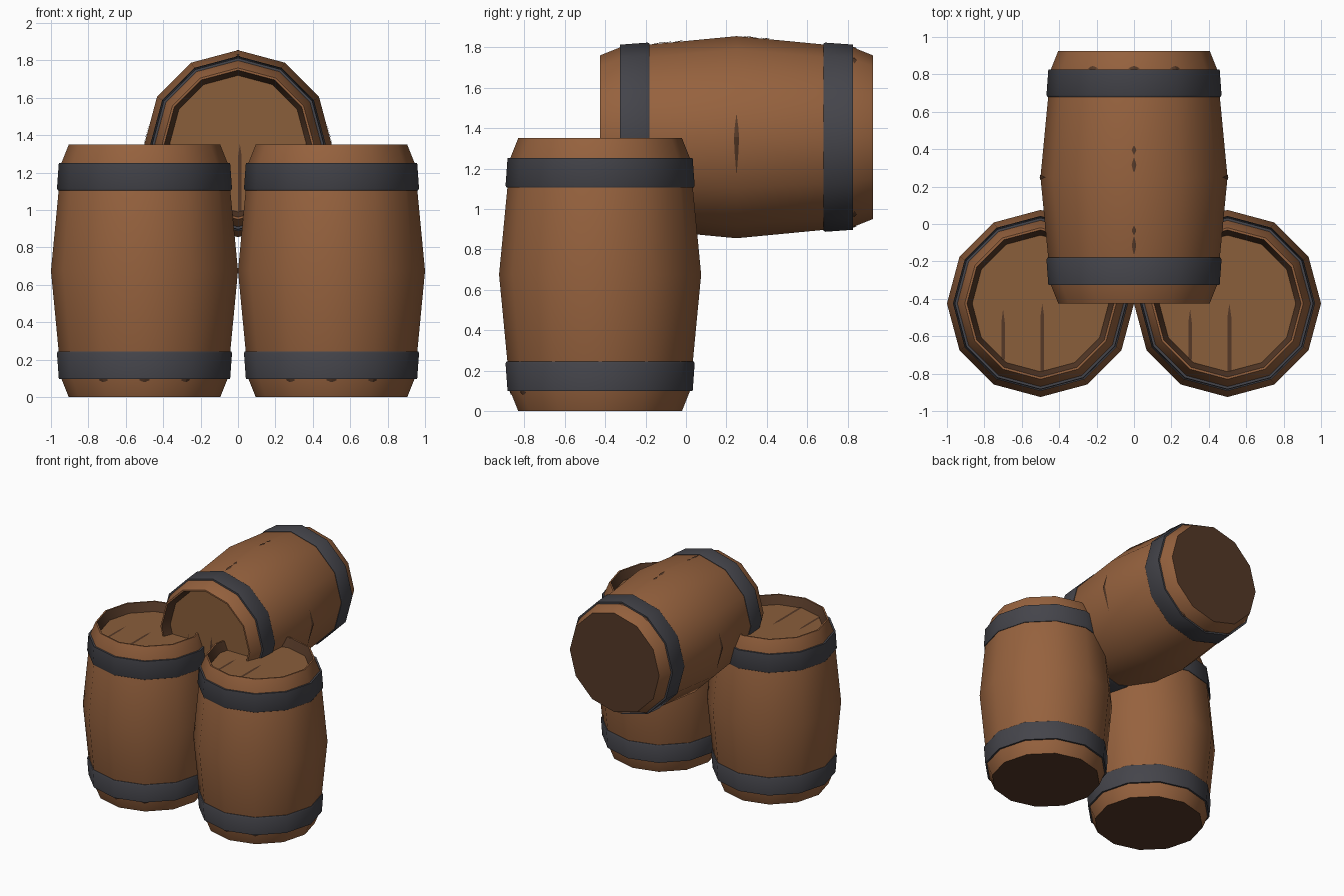
import bpy, bmesh, math

if "Cube" in bpy.data.objects:
    bpy.data.objects.remove(bpy.data.objects["Cube"])

SIDES = 12
HEIGHT = 1.35


def material(name, rgb):
    m = bpy.data.materials.new(name)
    m.diffuse_color = (*rgb, 1)
    m.use_nodes = True
    m.node_tree.nodes["Principled BSDF"].inputs["Base Color"].default_value = m.diffuse_color
    return m


WOOD = material("warm wood", (0.305, 0.122, 0.048))
LID = material("lid wood", (0.255, 0.112, 0.043))
DARK = material("dark wood", (0.089, 0.040, 0.020))
IRON = material("dark iron", (0.058, 0.058, 0.069))


def finish(bm, name, mats, pose, smooth=True):
    bmesh.ops.recalc_face_normals(bm, faces=bm.faces[:])
    me = bpy.data.meshes.new(name)
    bm.to_mesh(me)
    bm.free()
    for m in mats:
        me.materials.append(m)
    ob = bpy.data.objects.new(name, me)
    bpy.context.collection.objects.link(ob)
    ob.location, ob.rotation_euler = pose
    if smooth:
        bpy.ops.object.select_all(action='DESELECT')
        ob.select_set(True)
        bpy.context.view_layer.objects.active = ob
        bpy.ops.object.shade_smooth_by_angle(angle=math.radians(36))
    return ob


def lathe(bm, profile, mat_ids, closed=False, caps=(0, 0)):
    """Spin an (r, z) profile; mat_ids gives one material per segment."""
    rings = []
    for r, z in profile:
        rings.append([bm.verts.new((r * math.cos(2 * math.pi * i / SIDES),
                                    r * math.sin(2 * math.pi * i / SIDES), z))
                      for i in range(SIDES)])
    pairs = list(zip(rings, rings[1:]))
    if closed:
        pairs.append((rings[-1], rings[0]))
    for (a, b), mi in zip(pairs, mat_ids):
        for i in range(SIDES):
            j = (i + 1) % SIDES
            bm.faces.new((a[i], a[j], b[j], b[i])).material_index = mi
    if not closed:
        bm.faces.new(rings[0]).material_index = caps[0]
        bm.faces.new(rings[-1]).material_index = caps[1]


# Barrel outline, then the sloping recess behind the rim
OUTER = [(0.405, 0), (0.445, 0.10), (0.5, HEIGHT / 2), (0.445, 1.25), (0.405, HEIGHT)]
LID_Z = HEIGHT - 0.07
RECESS = [(0.393, HEIGHT), (0.365, LID_Z)]


def surface(angle, z):
    """Point just above the faceted barrel wall."""
    for (r0, z0), (r1, z1) in zip(OUTER, OUTER[1:]):
        if z <= z1:
            r = r0 + (r1 - r0) * (z - z0) / (z1 - z0)
            break
    r *= math.cos(math.radians(15)) / math.cos(math.radians(angle % 30 - 15))
    r += 0.004
    return (r * math.cos(math.radians(angle)), r * math.sin(math.radians(angle)), z)


def wall_mark(bm, angle, z, da0, da1, dz):
    """Pointed mark folded over a barrel edge."""
    rim = [(da1, 0), (da1 * .4, dz * .7), (0, dz), (-da0 * .4, dz * .7),
           (-da0, 0), (-da0 * .4, -dz * .7), (0, -dz), (da1 * .4, -dz * .7)]
    c = bm.verts.new(surface(angle, z))
    vs = [bm.verts.new(surface(angle + a, z + h)) for a, h in rim]
    for i in range(8):
        bm.faces.new((c, vs[i], vs[(i + 1) % 8]))


def barrel(label, pose, lying=False):
    # Wooden body with recessed lid
    bm = bmesh.new()
    lathe(bm, OUTER + RECESS, [0, 0, 0, 0, 0, 2], caps=(2, 1))
    finish(bm, label + "_body", [WOOD, LID, DARK], pose)

    # Iron hoops, mirrored about the middle
    hoop = [(0.435, 0.098), (0.458, 0.098), (0.468, 0.235), (0.463, 0.245), (0.44, 0.245)]
    for where, flip in (("lower", False), ("upper", True)):
        bm = bmesh.new()
        lathe(bm, [(r, HEIGHT - z if flip else z) for r, z in hoop], [0] * 5, closed=True)
        finish(bm, label + "_" + where + "_hoop", [IRON], pose)

    # Cracks on the lid
    bm = bmesh.new()
    for x, y0, y1, w in ((-0.2, -0.30, -0.03, 0.009), (0.01, -0.36, 0.0, 0.010)):
        pts = [(x - w, y0), (x + w, y0), (x + w, y1 - 0.07), (x, y1), (x - w, y1 - 0.07)]
        bm.faces.new([bm.verts.new((px, py, LID_Z + 0.004)) for px, py in pts])
    finish(bm, label + "_lid_cracks", [DARK], pose, smooth=False)

    # Small worn marks on the wall
    bm = bmesh.new()
    for a in (-120, -90, -60) + ((60, 90, 120) if lying else ()):
        wall_mark(bm, a, 0.092, 4, 4, 0.012)
    if lying:
        wall_mark(bm, 0, HEIGHT / 2, 23, 14, 0.013)
        wall_mark(bm, 180, HEIGHT / 2, 14, 23, 0.013)
        for z, dz in ((0.53, 0.025), (0.61, 0.04), (0.96, 0.025), (1.04, 0.05)):
            wall_mark(bm, 90, z, 1.5, 1.5, dz)
    finish(bm, label + "_wall_marks", [DARK], pose, smooth=False)


# Two standing barrels and one lying across them
barrel("left_barrel", ((-0.5, -0.425, 0), (0, 0, 0)))
barrel("right_barrel", ((0.5, -0.425, 0), (0, 0, 0)))
barrel("top_barrel", ((0, 0.925, 1.355), (math.pi / 2, 0, 0)), lying=True)
